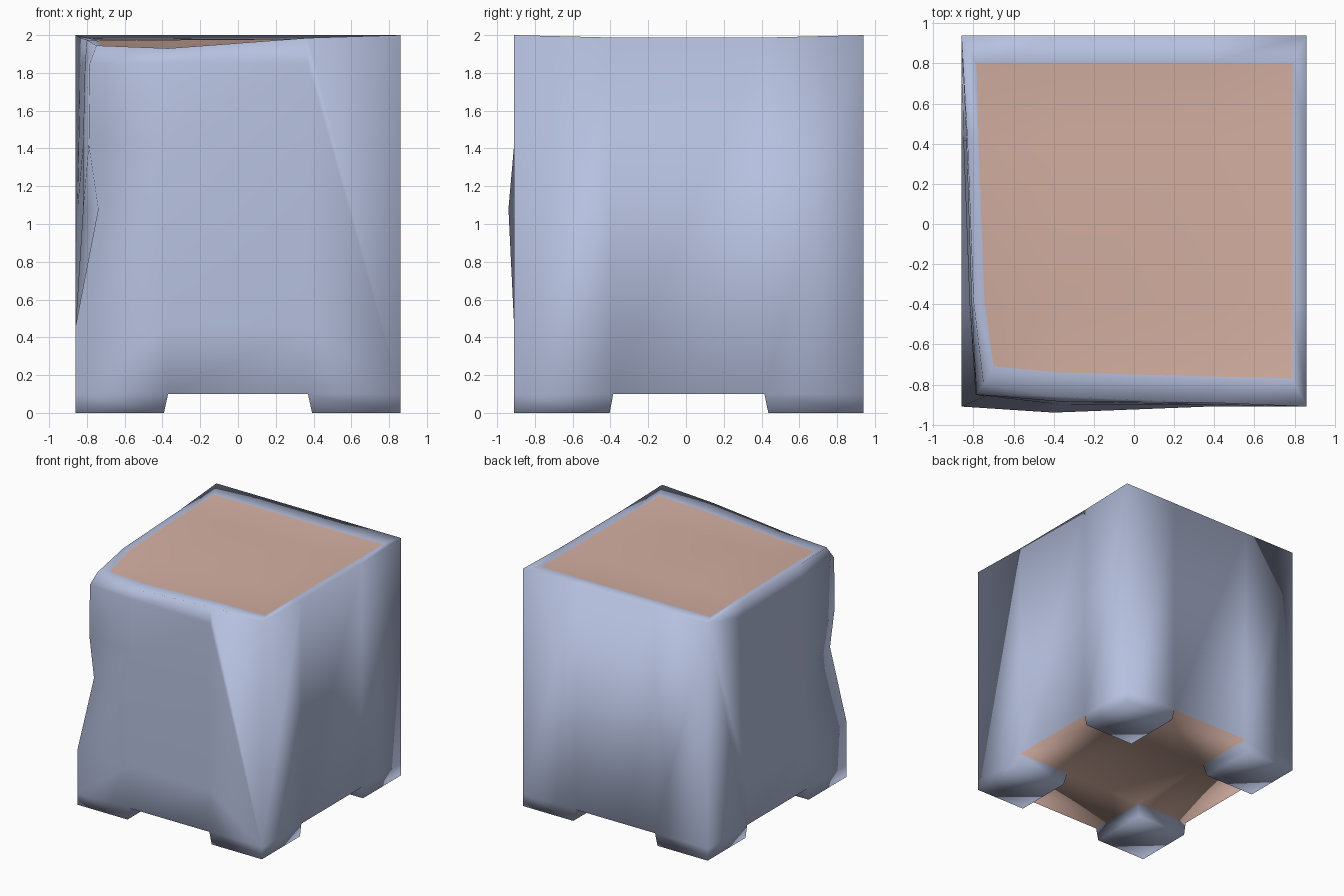
import bpy, bmesh

cube = bpy.data.objects.get("Cube")
if cube:
    bpy.data.objects.remove(cube, do_unlink=True)


def material(name, rgb):
    m = bpy.data.materials.new(name)
    m.use_nodes = True
    col = (*rgb, 1)
    m.diffuse_color = col
    m.node_tree.nodes["Principled BSDF"].inputs["Base Color"].default_value = col
    return m


blue = material("pale_blue", (0.47, 0.53, 0.74))
pink = material("dusty_pink", (0.66, 0.43, 0.36))

# Column positions of the walls and of the sunken lid panel
XS, YS = (-.86, -.37, .37, .86), (-.91, -.385, .415, .94)
PX, PY = (-.785, -.37, .37, .79), (-.77, -.385, .415, .80)
RING = [(0, 0), (1, 0), (2, 0), (3, 0), (3, 1), (3, 2),
        (3, 3), (2, 3), (1, 3), (0, 3), (0, 2), (0, 1)]
ROWS = (.46, 1.08, 1.42, 1.85)

# Dents: offsets (x, y) at each row for the crumpled columns
DENTS = {
    (0, 0): ((0, 0), (.12, .05), (.07, .06), (.075, .06)),
    (1, 0): ((0, 0), (-.03, -.03), (0, .01), (0, .025)),
    (2, 0): ((0, 0), (0, 0), (0, 0), (0, .01)),
    (0, 1): ((0, 0), (.04, 0), (.04, 0), (.05, 0)),
    (0, 2): ((0, 0), (.01, 0), (.02, 0), (.025, 0)),
}
# Dents of the upper rim and of the lid panel edge (x, y, z)
RIM = {(0, 0): (.11, .11, -.055), (1, 0): (0, .05, -.07), (2, 0): (0, .02, -.015),
       (0, 1): (.06, 0, -.025), (0, 2): (.03, 0, -.015),
       (3, 1): (0, 0, -.013), (3, 2): (0, 0, -.013)}
LID = {(0, 0): (.085, .06, -.05), (1, 0): (0, .03, -.05), (2, 0): (0, .01, -.01),
       (0, 1): (.04, 0, -.01), (0, 2): (.01, 0, 0), (1, 1): (0, 0, -.005)}

bm = bmesh.new()


def grid(xs, ys, z, offsets):
    out = {}
    for i in range(4):
        for j in range(4):
            dx, dy, dz = offsets.get((i, j), (0, 0, 0))
            out[i, j] = bm.verts.new((xs[i] + dx, ys[j] + dy, z + dz))
    return out


def fill(g, up, mat):
    faces = {}
    for i in range(3):
        for j in range(3):
            q = [g[i, j], g[i + 1, j], g[i + 1, j + 1], g[i, j + 1]]
            f = bm.faces.new(q if up else q[::-1])
            f.material_index = mat
            faces[i, j] = f
    return faces


# Underside and lid panel
base = grid(XS, YS, .1, {})
under = fill(base, False, 1)
lid = grid(PX, PY, 1.98, LID)
fill(lid, True, 1)

# Wall columns: plain ones run straight up, dented ones follow their offsets
cols, rim = [], []
for i, j in RING:
    col = [base[i, j]]
    for z, (dx, dy) in zip(ROWS, DENTS.get((i, j), ())):
        col.append(bm.verts.new((XS[i] + dx, YS[j] + dy, z)))
    dx, dy, dz = RIM.get((i, j), (0, 0, 0))
    top = bm.verts.new((XS[i] + dx, YS[j] + dy, 2 + dz))
    cols.append(col + [top])
    rim.append(top)

# Wall panels and rim between neighbouring columns
for k, key in enumerate(RING):
    n = (k + 1) % 12
    a, b = cols[k], cols[n]
    if len(a) == len(b):
        for r in range(len(a) - 1):
            bm.faces.new((a[r], b[r], b[r + 1], a[r + 1]))
    else:
        bm.faces.new([a[0]] + b + a[:0:-1])
    bm.faces.new((rim[k], rim[n], lid[RING[n]], lid[key]))

# Four tapered feet pulled down from the corners of the underside
corners = [under[i, j] for i in (0, 2) for j in (0, 2)]
feet = bmesh.ops.extrude_discrete_faces(bm, faces=corners)["faces"]
for f in feet:
    for v in f.verts:
        v.co.z = 0
        if abs(v.co.x) < .6:
            v.co.x *= 1.06
        if abs(v.co.y) < .6:
            v.co.y *= 1.05
    for face in {lf for e in f.edges for lf in e.link_faces}:
        face.material_index = 0

bmesh.ops.recalc_face_normals(bm, faces=bm.faces[:])
for f in bm.faces:
    f.smooth = True

mesh = bpy.data.meshes.new("crate")
bm.to_mesh(mesh)
bm.free()
mesh.materials.append(blue)
mesh.materials.append(pink)
crate = bpy.data.objects.new("crate", mesh)
bpy.context.collection.objects.link(crate)
